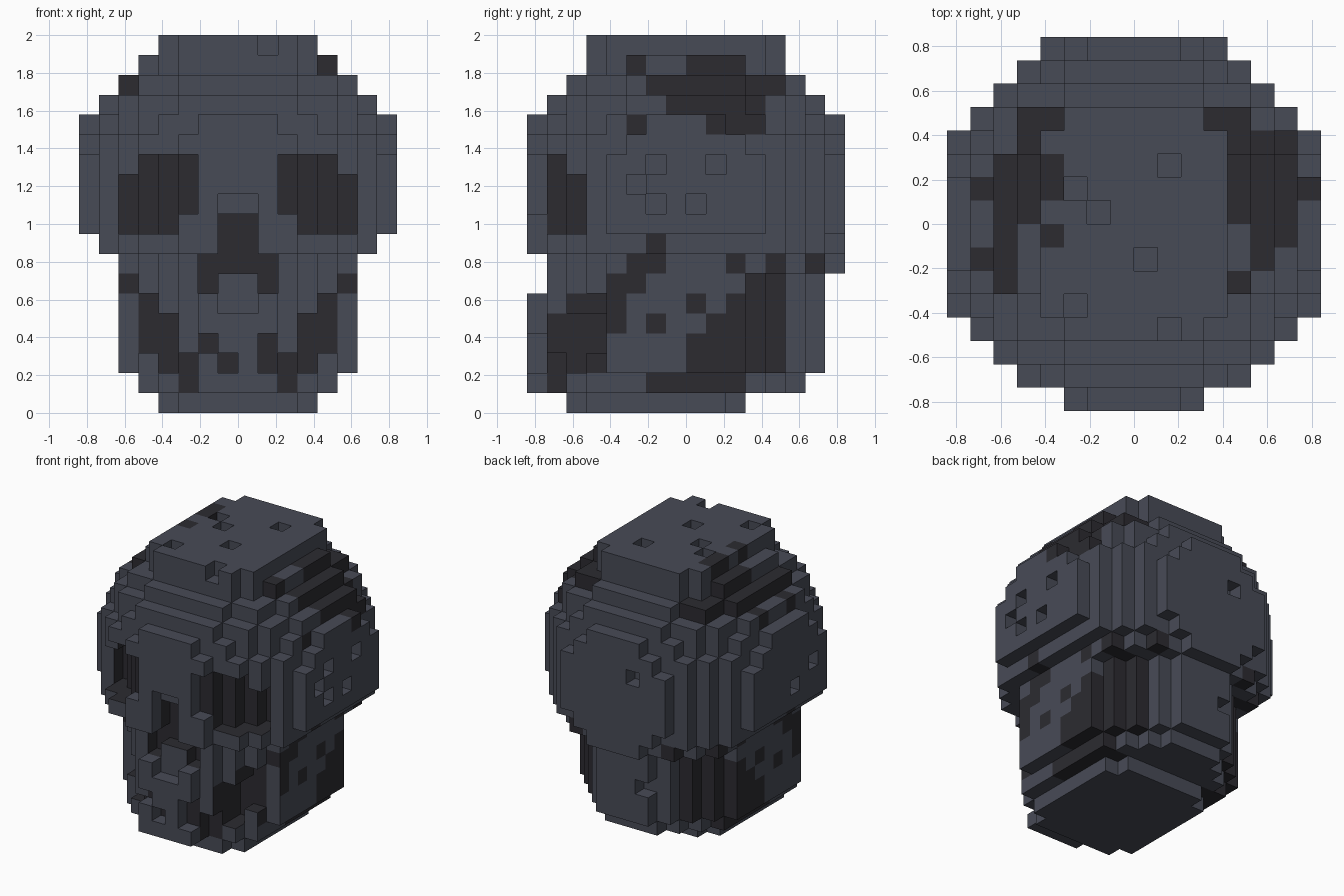
import bpy, bmesh

if "Cube" in bpy.data.objects:
    bpy.data.objects.remove(bpy.data.objects["Cube"])

S = 2 / 19          # block size: the skull is 16 x 16 x 19 blocks
CZ = 11             # height of the cranium centre, in blocks


def material(name, rgb):
    m = bpy.data.materials.new(name)
    m.diffuse_color = (*rgb, 1)
    m.use_nodes = True
    m.node_tree.nodes["Principled BSDF"].inputs["Base Color"].default_value = m.diffuse_color
    return m


MATS = [material("slate grey bone", (0.064, 0.070, 0.094)),
        material("charcoal shade", (0.025, 0.024, 0.030))]


# ---- rounded cranium: a block sphere with a flat crown
def in_cranium(i, j, k):
    x, y, z = abs(i + .5), j + .5, k + .5 - CZ
    if k < 7 or (k == 7 and (x > 6 or y < 0)) or (k == 8 and x > 7):
        return False
    a, b, c = x * x, y * y, z * z
    if k == 18:                                  # flat crown
        return x < 4 and abs(y) < 5 and a + b < 28
    return a + b < 70 and a + c < 70 and b + c < 70 and a + b + c < 72.3


# ---- jaw block: bevelled box, stepped in at the chin
# per height: half width, front, back, front bevel, back bevel
def in_jaw(i, j, k):
    if k > 7:
        return False
    if k == 0:
        half, front, back, bevf, bevb = 4, -6, 3, 9, 6
    elif k == 1:
        half, front, back, bevf, bevb = 5, -8, 6, 10, 8
    else:
        half, front, back, bevf, bevb = 6, (-7 if k >= 6 else -8), 7, 10, 9
    x, y = abs(i + .5), j + .5
    if x > half or not front < y < back:
        return False
    return x + abs(y) + 1 <= (bevf if y < 0 else bevb)


cells = [(i, j, k) for i in range(-8, 8) for j in range(-8, 8) for k in range(19)]
solid = {c for c in cells if in_cranium(*c) or in_jaw(*c)}
hollow = set()      # carved cells whose walls are dark


def dig(i, k, depth=1, dark=True, back=None):
    """Remove blocks from the front of one column."""
    col = [j for j in range(-8, 0) if (i, j, k) in solid]
    if not col:
        return
    end = back if back is not None else col[0] + depth
    for j in range(-8, end):
        solid.discard((i, j, k))
        if dark:
            hollow.add((i, j, k))


def both(n):
    return (n, -1 - n)


# ---- eye sockets: column -> (lowest, highest, back wall)
for n, (lo, hi, back) in {2: (10, 12, -7), 3: (9, 12, -6),
                          4: (9, 12, -5), 5: (9, 11, -4)}.items():
    for i in both(n):
        for k in range(lo, hi + 1):
            dig(i, k, back=back)

# ---- nose, bridge notch, lip notch, mouth corners and tooth gaps
for i in both(0):
    for k in (7, 8, 9):
        dig(i, k, back=-6)
    dig(i, 10, dark=False)
    dig(i, 5, dark=False)
for i in both(1):
    dig(i, 6)
    dig(i, 7)
    dig(i, 3)
for i in both(2):
    dig(i, 1)
    dig(i, 2)
for i in both(3):
    for k in (2, 3, 4):
        dig(i, k, back=-4)
for i in both(4):
    for k in (3, 4, 5):
        dig(i, k, back=-4)
dig(-1, 2)
dig(1, 2)

# ---- small weathering pits on the crown, sides and back
for i, j in ((1, 2), (-2, 0), (0, -2), (-3, -4), (1, -5), (-3, 1)):
    solid.discard((i, j, 18))
for j, k in ((-2, 12), (1, 12), (-3, 11), (-2, 10), (0, 10)):
    solid.discard((7, j, k))
for j, k in ((-1, 10), (-3, 11)):
    solid.discard((-8, j, k))
solid.discard((-2, 7, 12))
solid.discard((-2, 6, 4))

# ---- dark stains on both flanks: (first y, last y, first z, last z)
STAINS = [(0, 2, 17, 17), (-3, -3, 17, 17), (-2, 4, 16, 16),
          (-5, -5, 2, 2), (-5, -4, 4, 5), (-4, -4, 6, 6), (-3, -3, 6, 7),
          (-2, -2, 7, 8), (2, 2, 7, 7), (4, 4, 7, 7), (6, 6, 7, 7),
          (0, 0, 5, 5), (-2, -2, 4, 4), (3, 6, 6, 6), (2, 4, 3, 5),
          (0, 3, 2, 3), (1, 1, 4, 4), (4, 4, 2, 2), (-2, 2, 1, 1)]
RIGHT = [(-1, 3, 15, 15), (1, 3, 14, 14), (-3, -3, 14, 14)]
LEFT = [(1, 1, 15, 15), (-2, -2, 15, 15), (1, 2, 18, 18), (-1, -1, 18, 18)]


def stained(c, d):
    i, j, k = c
    if c == (-6, -3, 16):
        return True
    if abs(i + .5) < 3 or c == (-5, -3, 17):
        return False
    if d[1] < 0 and j <= -4 and k < 6:           # fronts of the jaw stay light
        return False
    return any(a <= j <= b and p <= k <= q
               for a, b, p, q in STAINS + (RIGHT if i >= 0 else LEFT))


SIDES = {(1, 0, 0): ((1, 0, 0), (1, 1, 0), (1, 1, 1), (1, 0, 1)),
         (-1, 0, 0): ((0, 0, 0), (0, 0, 1), (0, 1, 1), (0, 1, 0)),
         (0, 1, 0): ((0, 1, 0), (0, 1, 1), (1, 1, 1), (1, 1, 0)),
         (0, -1, 0): ((0, 0, 0), (1, 0, 0), (1, 0, 1), (0, 0, 1)),
         (0, 0, 1): ((0, 0, 1), (1, 0, 1), (1, 1, 1), (0, 1, 1)),
         (0, 0, -1): ((0, 0, 0), (0, 1, 0), (1, 1, 0), (1, 0, 0))}


def build(name, part):
    """Skin the outer faces of a set of blocks."""
    bm = bmesh.new()
    verts = {}
    for c in sorted(part):
        for d, corners in SIDES.items():
            n = tuple(a + b for a, b in zip(c, d))
            if n in solid:
                continue
            quad = []
            for q in corners:
                p = tuple(a + b for a, b in zip(c, q))
                if p not in verts:
                    verts[p] = bm.verts.new([a * S for a in p])
                quad.append(verts[p])
            f = bm.faces.new(quad)
            wall = n in hollow and (n[1] > -8 or d[1] != 0)
            f.material_index = int(stained(c, d) or wall)
    me = bpy.data.meshes.new(name)
    bm.to_mesh(me)
    bm.free()
    for m in MATS:
        me.materials.append(m)
    bpy.context.collection.objects.link(bpy.data.objects.new(name, me))


build("cranium", {c for c in solid if c[2] >= 7})
build("jaw", {c for c in solid if c[2] < 7})
